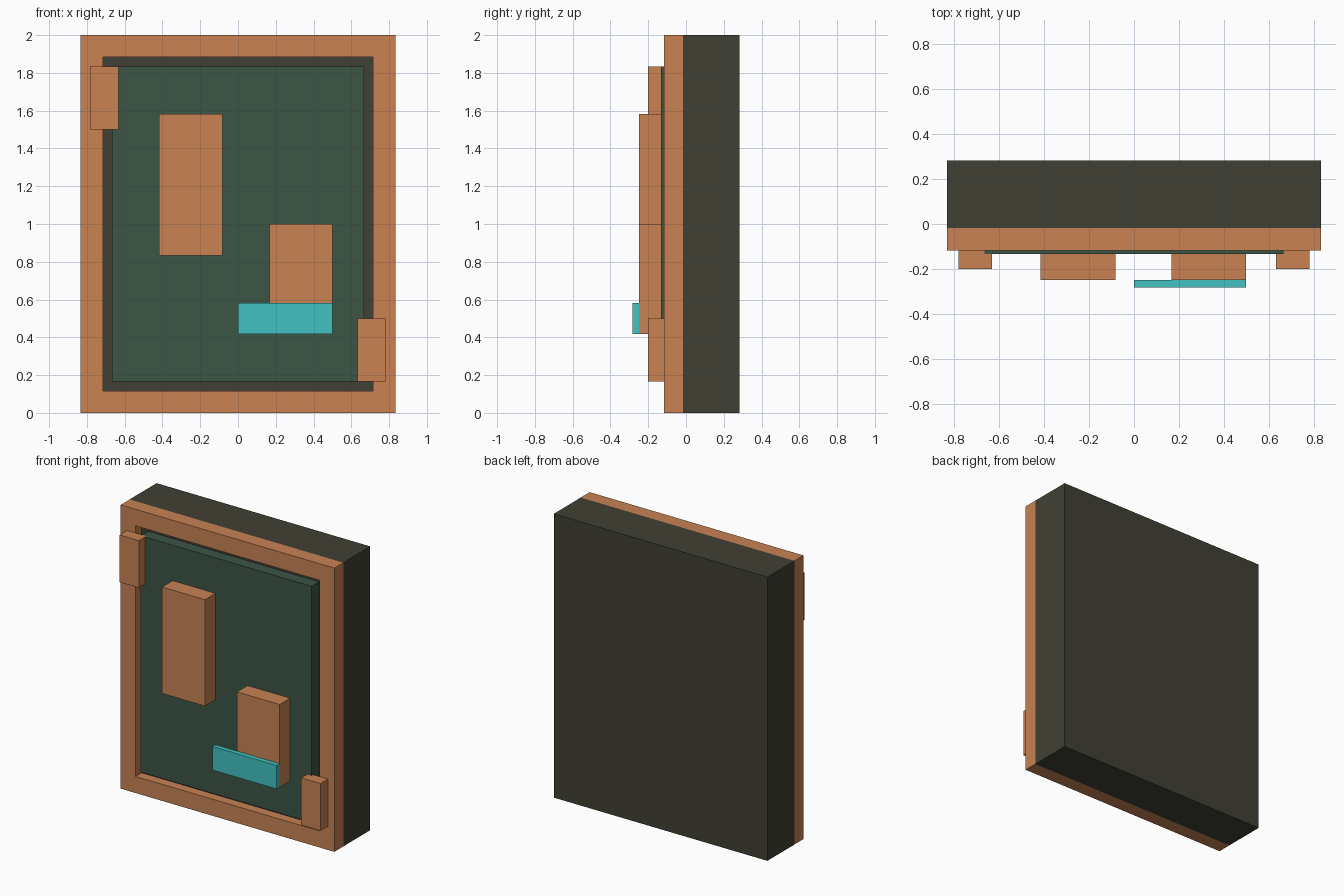
import bpy
import bmesh

cube = bpy.data.objects.get("Cube")
if cube:
    bpy.data.objects.remove(cube, do_unlink=True)


def material(name, rgb):
    m = bpy.data.materials.new(name)
    m.use_nodes = True
    color = (*rgb, 1.0)
    m.diffuse_color = color
    bsdf = m.node_tree.nodes["Principled BSDF"]
    bsdf.inputs["Base Color"].default_value = color
    bsdf.inputs["Roughness"].default_value = 0.8
    return m


COPPER = material("copper", (0.578, 0.223, 0.086))
DARK = material("dark_olive", (0.052, 0.051, 0.035))
GREEN = material("deep_green", (0.045, 0.089, 0.061))
TEAL = material("bright_teal", (0.054, 0.552, 0.545))


def add_object(name, bm, mat):
    bmesh.ops.recalc_face_normals(bm, faces=bm.faces)
    mesh = bpy.data.meshes.new(name)
    bm.to_mesh(mesh)
    bm.free()
    mesh.materials.append(mat)
    obj = bpy.data.objects.new(name, mesh)
    bpy.context.collection.objects.link(obj)
    return obj


def box(name, x, y, z, mat):
    """Box from (min, max) ranges on each axis."""
    bm = bmesh.new()
    bmesh.ops.create_cube(bm, size=1)
    for v in bm.verts:
        v.co = [r[0] if c < 0 else r[1] for c, r in zip(v.co, (x, y, z))]
    return add_object(name, bm, mat)


def ring(name, half_x, height, border, y, mat):
    """Rectangular picture frame with an open middle."""
    bm = bmesh.new()

    def loop(inset, depth):
        a, lo, hi = half_x - inset, inset, height - inset
        return [bm.verts.new((px, depth, pz))
                for px, pz in ((-a, lo), (a, lo), (a, hi), (-a, hi))]

    # Front outer, front inner, back inner, back outer
    loops = [loop(0, y[0]), loop(border, y[0]), loop(border, y[1]), loop(0, y[1])]
    for k in range(4):
        a, b = loops[k], loops[(k + 1) % 4]
        for i in range(4):
            j = (i + 1) % 4
            bm.faces.new((a[i], a[j], b[j], b[i]))
    return add_object(name, bm, mat)


# Case, front frame and the sunken floor inside the frame
box("case", (-0.833, 0.833), (-0.017, 0.283), (0, 2), DARK)
ring("front_frame", 0.833, 2.0, 0.117, (-0.117, -0.017), COPPER)
box("recess_floor", (-0.717, 0.717), (-0.05, -0.017), (0.117, 1.883), DARK)

# Panel with two raised blocks and a teal bar
box("panel", (-0.667, 0.667), (-0.133, -0.05), (0.167, 1.833), GREEN)
box("tall_block", (-0.417, -0.083), (-0.25, -0.133), (0.833, 1.583), COPPER)
box("short_block", (0.167, 0.5), (-0.25, -0.133), (0.417, 1.0), COPPER)
box("teal_bar", (0.0, 0.5), (-0.283, -0.25), (0.417, 0.583), TEAL)

# Corner clasps at opposite corners
box("upper_right_clasp", (-0.783, -0.633), (-0.2, -0.117), (1.5, 1.833), COPPER)
box("lower_left_clasp", (0.633, 0.783), (-0.2, -0.117), (0.167, 0.5), COPPER)
